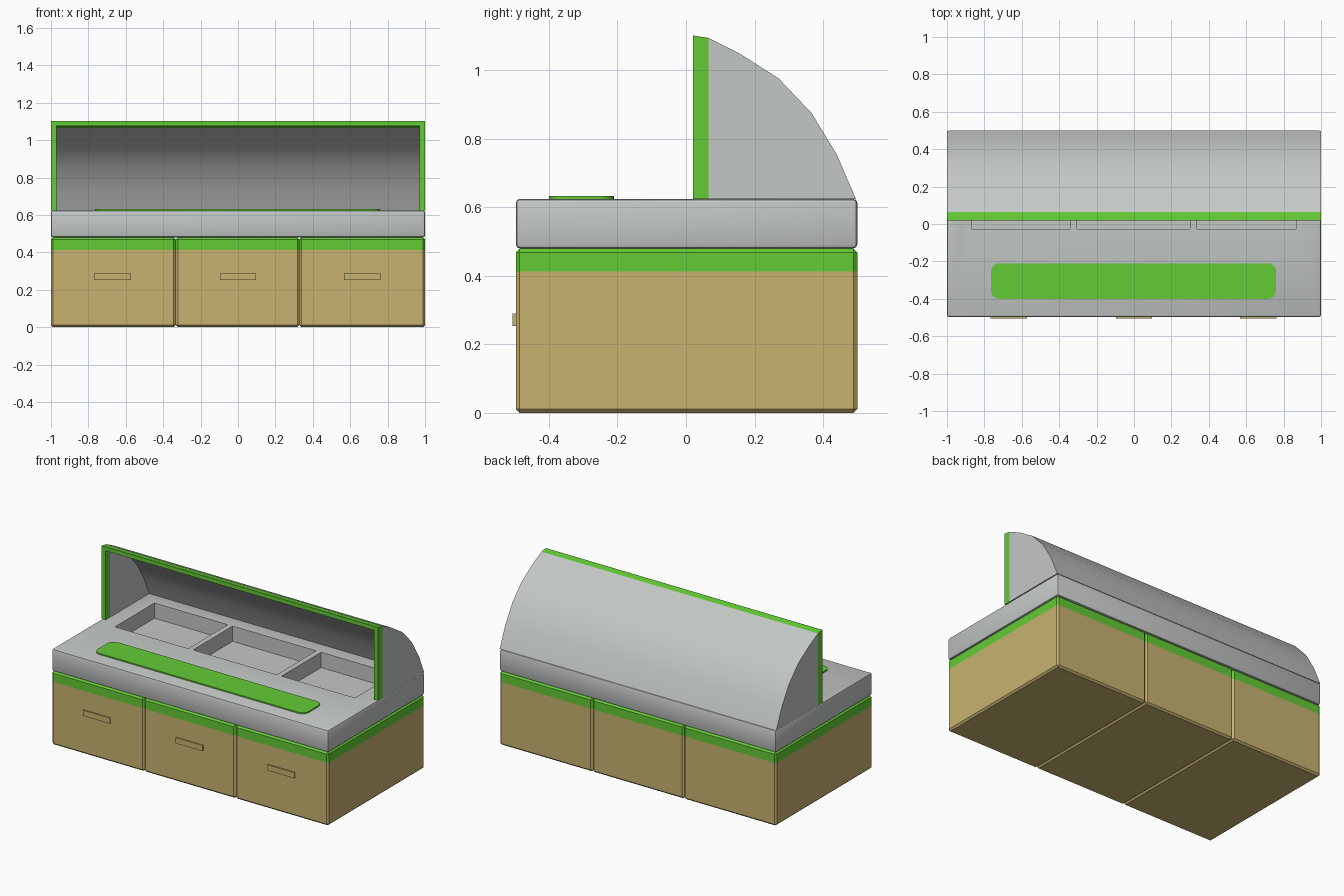
import bpy, bmesh, math
from mathutils import Vector

if "Cube" in bpy.data.objects:
    bpy.data.objects.remove(bpy.data.objects["Cube"])


def material(name, rgb):
    m = bpy.data.materials.new(name)
    m.diffuse_color = (*rgb, 1)
    m.use_nodes = True
    m.node_tree.nodes["Principled BSDF"].inputs["Base Color"].default_value = m.diffuse_color
    return m


GREY = material("light grey", (0.55, 0.58, 0.56))
GREEN = material("bright green", (0.125, 0.60, 0.036))
TAN = material("tan wood", (0.58, 0.45, 0.16))


def finish(bm, name, mats, rule=None, smooth=True):
    bmesh.ops.recalc_face_normals(bm, faces=bm.faces)
    if rule:
        for f in bm.faces:
            f.material_index = rule(f.calc_center_median())
    me = bpy.data.meshes.new(name)
    bm.to_mesh(me)
    bm.free()
    ob = bpy.data.objects.new(name, me)
    bpy.context.collection.objects.link(ob)
    for m in mats:
        me.materials.append(m)
    bpy.ops.object.select_all(action='DESELECT')
    bpy.context.view_layer.objects.active = ob
    ob.select_set(True)
    if smooth:
        bpy.ops.object.shade_smooth_by_angle(angle=math.radians(30))
    return ob


def box(lo, hi, bevel=0, edge_filter=None, segments=1):
    bm = bmesh.new()
    bmesh.ops.create_cube(bm, size=1)
    for v in bm.verts:
        v.co = Vector([(l + h) / 2 + c * (h - l) for l, h, c in zip(lo, hi, v.co)])
    if bevel:
        edges = [e for e in bm.edges if edge_filter is None or edge_filter(e)]
        bmesh.ops.bevel(bm, geom=edges, offset=bevel, segments=segments,
                        profile=0.5, affect='EDGES')
    return bm


def cut(bm, co, no):
    bmesh.ops.bisect_plane(bm, geom=bm.verts[:] + bm.edges[:] + bm.faces[:],
                           plane_co=co, plane_no=no)


# Three cabinets with a green band on top, each with a handle plate
cabinets = [("left", -1, -0.333, -0.67), ("middle", -0.333, 0.328, 0), ("right", 0.328, 1, 0.665)]
for side, x0, x1, hx in cabinets:
    bm = box((x0, -0.497, 0), (x1, 0.5, 0.48), 0.011)
    cut(bm, (0, 0, 0.413), (0, 0, 1))
    finish(bm, side + "_cabinet", [TAN, GREEN], lambda c: int(c.z > 0.413), smooth=False)
    finish(box((hx - 0.097, -0.506, 0.253), (hx + 0.097, -0.49, 0.29)),
           side + "_handle", [TAN], smooth=False)

# Countertop with three sunken pans
counter = finish(box((-1, -0.497, 0.48), (1, 0.5, 0.625), 0.012, segments=2), "countertop", [GREY])
for i, (x0, x1) in enumerate([(-0.87, -0.34), (-0.305, 0.30), (0.335, 0.865)]):
    cutter = finish(box((x0, -0.028, 0.525), (x1, 0.38, 0.7)), "pan_cutter", [GREY], smooth=False)
    cutter.hide_render = True
    bpy.context.view_layer.objects.active = counter
    mod = counter.modifiers.new("pan", 'BOOLEAN')
    mod.operation = 'DIFFERENCE'
    mod.solver = 'EXACT'
    mod.object = cutter
    bpy.ops.object.modifier_move_to_index(modifier=mod.name, index=0)
    bpy.ops.object.modifier_apply(modifier=mod.name)
    bpy.data.objects.remove(cutter, do_unlink=True)

# Green serving rail plate with rounded corners
finish(box((-0.765, -0.4, 0.624), (0.76, -0.21, 0.633), 0.045,
           lambda e: abs(e.verts[0].co.z - e.verts[1].co.z) > 0.005, 5),
       "tray_plate", [GREEN])

# Curved hood, open at the front, with a green front rim
outer = [(0.02, 1.102), (0.065, 1.095), (0.155, 1.05), (0.27, 0.977),
         (0.367, 0.875), (0.44, 0.755), (0.496, 0.625)]
T = 0.026
inner = []
for i, p in enumerate(outer):
    a, b = outer[max(i - 1, 0)], outer[min(i + 1, len(outer) - 1)]
    d = (Vector(b) - Vector(a)).normalized()
    q = Vector(p) + Vector((d.y, -d.x)) * T
    inner.append((q.x, q.y))
inner[0] = (0.02, 1.102 - T)
inner[-1] = (0.496 - T, 0.625)
bm = bmesh.new()


def loop(x, pts):
    return [bm.verts.new((x, y, z)) for y, z in [(0.02, 0.625)] + pts]


OL, OR = loop(-1, outer), loop(1, outer)
IL, IR = loop(-1 + T + 0.003, inner), loop(1 - T - 0.003, inner)
for L, R in ((OL, OR), (IL, IR)):
    bm.faces.new(L)
    bm.faces.new(R)
    for i in range(1, len(L) - 1):
        bm.faces.new((L[i], L[i + 1], R[i + 1], R[i]))
for i in (1, -1):
    bm.faces.new((OL[i], OR[i], IR[i], IL[i]))
for O, I in ((OL, IL), (OR, IR)):
    bm.faces.new((O[0], O[1], I[1], I[0]))
    bm.faces.new((O[0], I[0], I[-1], O[-1]))
cut(bm, (0, 0.0651, 0), (0, 1, 0))
finish(bm, "hood", [GREY, GREEN], lambda c: int(c.y < 0.065))
